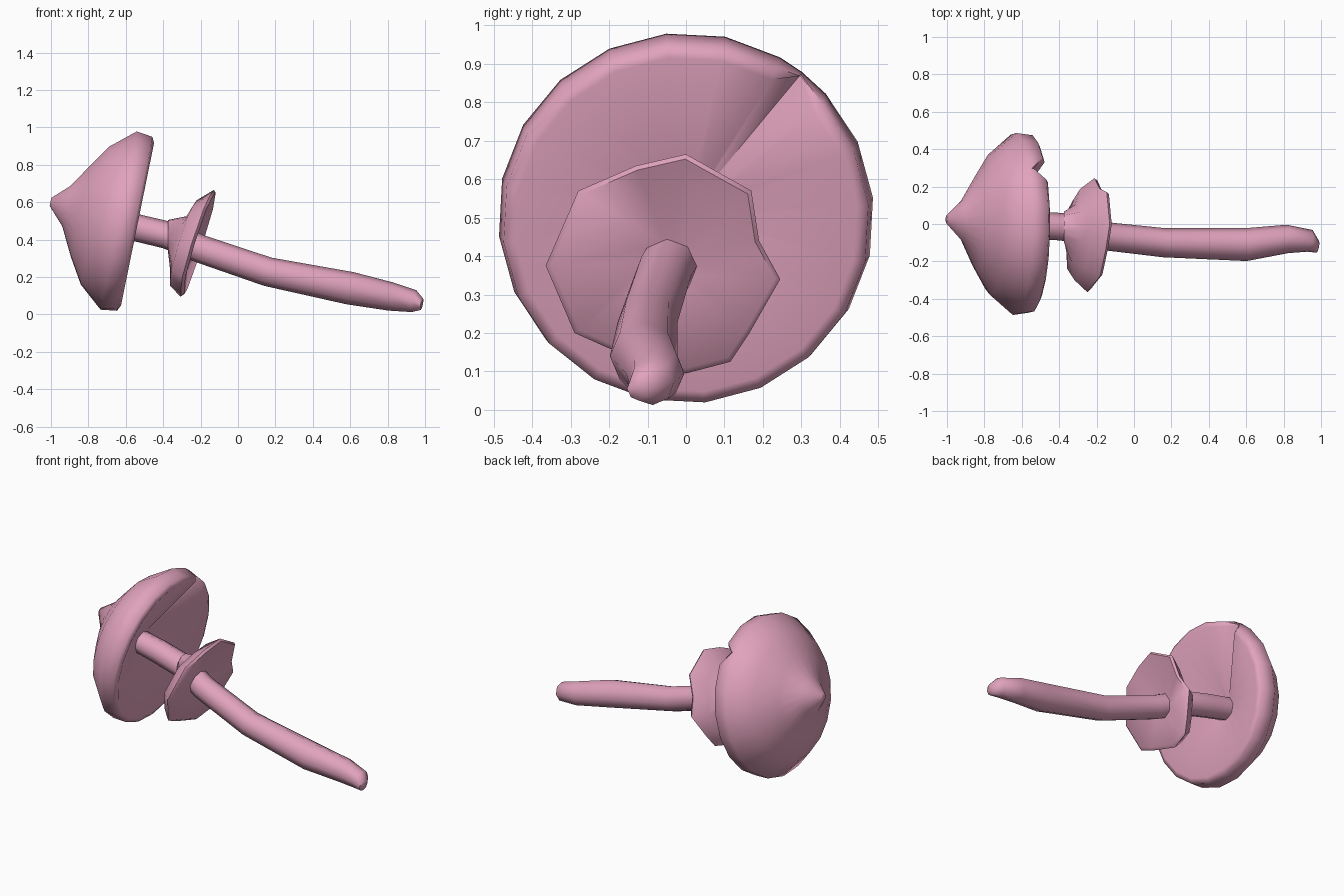
import bpy, bmesh, math
from mathutils import Vector

if "Cube" in bpy.data.objects:
    bpy.data.objects.remove(bpy.data.objects["Cube"])

pink = bpy.data.materials.new("mushroom_pink")
pink.diffuse_color = (0.75, 0.365, 0.505, 1)
pink.use_nodes = True
pink.node_tree.nodes["Principled BSDF"].inputs["Base Color"].default_value = pink.diffuse_color


def loft(name, loops, angle=40):
    """Skin a list of equal-length point loops and close both ends."""
    bm = bmesh.new()
    rows = [[bm.verts.new(p) for p in loop] for loop in loops]
    n = len(rows[0])
    for a, b in zip(rows, rows[1:]):
        for i in range(n):
            j = (i + 1) % n
            bm.faces.new((a[i], a[j], b[j], b[i]))
    # Fan each end around its centre
    for row in (rows[0], rows[-1]):
        centre = bm.verts.new(sum((v.co for v in row), Vector()) / n)
        for i in range(n):
            bm.faces.new((row[i], row[(i + 1) % n], centre))
    bmesh.ops.recalc_face_normals(bm, faces=bm.faces)
    mesh = bpy.data.meshes.new(name)
    bm.to_mesh(mesh)
    bm.free()
    obj = bpy.data.objects.new(name, mesh)
    bpy.context.collection.objects.link(obj)
    mesh.materials.append(pink)
    bpy.ops.object.select_all(action='DESELECT')
    obj.select_set(True)
    bpy.context.view_layer.objects.active = obj
    bpy.ops.object.shade_smooth_by_angle(angle=math.radians(angle))
    return obj


# Cap: tilted dome with an off-centre tip and a small nick in the rim
tilt = math.radians(11.5)
axis = Vector((math.cos(tilt), 0, -math.sin(tilt)))
up = Vector((math.sin(tilt), 0, math.cos(tilt)))
side = Vector((0, 1, 0))
cap_centre = Vector((-0.55, 0, 0.484))
NICK = 38
angles = sorted([12 + 18 * k for k in range(20)] + [NICK])
# along axis, radius, tip offset, nick depth
profile = [(-0.467, 0.022, 0.025, 0), (-0.38, 0.11, 0.02, 0),
           (-0.30, 0.25, 0.005, 0), (-0.22, 0.378, 0, 0),
           (-0.09, 0.489, 0, 0), (-0.002, 0.477, 0, 0.06),
           (0.013, 0.445, 0, 0.085), (-0.14, 0.06, 0, 0)]
loops = []
for along, radius, shift, nick in profile:
    loop = []
    for deg in angles:
        t = math.radians(deg)
        d, r = along, radius
        if deg == NICK and nick:
            d, r = along - nick, 0.482 + along * 0.2
        loop.append(cap_centre + axis * d + up * (r * math.cos(t) + shift)
                    + side * (r * math.sin(t) + shift))
    loops.append(loop)
loft("cap", loops, 65)

# Stem: bent tube of varying thickness
path = [(-0.74, 0.0, 0.505, 0.07), (-0.55, -0.005, 0.465, 0.073),
        (-0.38, -0.015, 0.425, 0.074),
        (-0.20, -0.06, 0.350, 0.075), (0.16, -0.10, 0.228, 0.078),
        (0.60, -0.11, 0.140, 0.088), (0.82, -0.08, 0.095, 0.076),
        (0.94, -0.09, 0.071, 0.060), (0.983, -0.122, 0.055, 0.032)]
points = [Vector(p[:3]) for p in path]
loops = []
for i, p in enumerate(points):
    tangent = (points[min(i + 1, len(path) - 1)] - points[max(i - 1, 0)])
    if i == len(path) - 1:
        tangent = Vector((1, -0.2, -0.2))
    tangent.normalize()
    across = Vector((0, 0, 1)).cross(tangent).normalized()
    above = tangent.cross(across)
    loops.append([p + path[i][3] * (across * math.cos(math.tau * k / 8)
                                    + above * math.sin(math.tau * k / 8))
                  for k in range(8)])
loft("stem", loops, 80)

# Ring: ragged flared skirt around the stem
outline = [(0, 0.665), (0.17, 0.57), (0.19, 0.44), (0.245, 0.34), (0.165, 0.2),
           (0.115, 0.125), (0, 0.095), (-0.2, 0.16), (-0.29, 0.2),
           (-0.365, 0.375), (-0.28, 0.57), (-0.13, 0.635)]
hub = Vector((-0.04, 0.385))


def skirt(scale, dx):
    loop = []
    for y, z in outline:
        q = hub + (Vector((y, z)) - hub) * scale
        loop.append((-0.125 - (0.665 - q.y) * 0.31 + 0.08 * q.x + dx, q.x, q.y))
    return loop


collar = []
for y, z in outline:
    d = (Vector((y, z)) - hub).normalized() * 0.082
    collar.append((-0.375, -0.015 + d.x, 0.424 + d.y))
loft("ring", [collar, skirt(0.5, -0.105), skirt(0.8, -0.08), skirt(1, -0.005),
              skirt(0.955, 0.01), skirt(0.2, -0.035)], 65)
